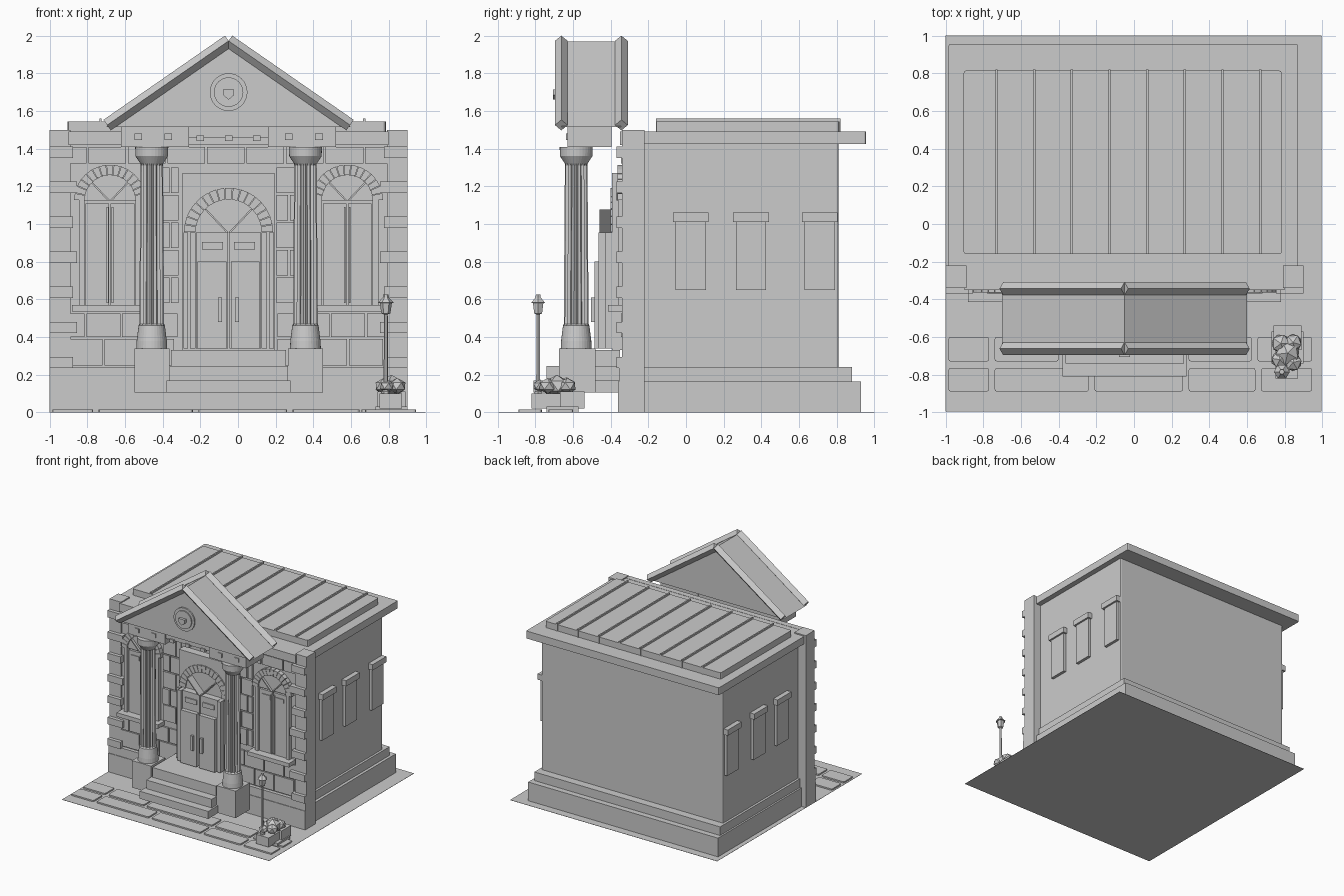
import bpy, bmesh, random
from math import pi, sin, cos
from mathutils import Vector, Matrix

if "Cube" in bpy.data.objects:
    bpy.data.objects.remove(bpy.data.objects["Cube"])
random.seed(4)
CX = -0.05  # middle axis of the building

stone = bpy.data.materials.new("grey_stone")
stone.use_nodes = True
GREY = (0.6, 0.6, 0.6, 1)
stone.diffuse_color = GREY
stone.node_tree.nodes["Principled BSDF"].inputs["Base Color"].default_value = GREY


def finish(name, bm):
    bmesh.ops.recalc_face_normals(bm, faces=bm.faces)
    mesh = bpy.data.meshes.new(name)
    bm.to_mesh(mesh)
    bm.free()
    mesh.materials.append(stone)
    ob = bpy.data.objects.new(name, mesh)
    bpy.context.collection.objects.link(ob)
    return ob


def prism(bm, pts, y0, y1):
    """Extrude an outline in the x-z plane from y0 to y1."""
    a = [bm.verts.new((x, y0, z)) for x, z in pts]
    b = [bm.verts.new((x, y1, z)) for x, z in pts]
    bm.faces.new(a)
    bm.faces.new(b[::-1])
    for i in range(len(pts)):
        j = (i + 1) % len(pts)
        bm.faces.new((a[i], b[i], b[j], a[j]))


def box(bm, x0, x1, y0, y1, z0, z1):
    prism(bm, [(x0, z0), (x1, z0), (x1, z1), (x0, z1)], y0, y1)


def boxes(name, items, round_off=0):
    """One object from many boxes; round_off chamfers the upright edges."""
    bm = bmesh.new()
    for it in items:
        box(bm, *it)
    if round_off:
        upright = [e for e in bm.edges if abs(e.verts[0].co.z - e.verts[1].co.z) > 0.001]
        bmesh.ops.bevel(bm, geom=upright, offset=round_off, segments=2, profile=0.5, affect='EDGES')
    return finish(name, bm)


def mirrored(items):
    return list(items) + [(2 * CX - b, 2 * CX - a, *r) for a, b, *r in items]


def lathe(bm, profile, x, y, n, flute=0.0):
    """Turn (radius, z) pairs around a vertical axis, with optional flutes."""
    rings = []
    for r, z, f in [(p + (0,))[:3] for p in profile]:
        ring = []
        for i in range(n):
            rr = r - (flute * f if i % 2 else 0)
            a = 2 * pi * i / n
            ring.append(bm.verts.new((x + rr * cos(a), y + rr * sin(a), z)))
        rings.append(ring)
    for lo, hi in zip(rings, rings[1:]):
        for i in range(n):
            j = (i + 1) % n
            bm.faces.new((lo[i], lo[j], hi[j], hi[i]))
    bm.faces.new(rings[0][::-1])
    bm.faces.new(rings[-1])


def arc(cx, cz, r, a0, a1, n):
    return [(cx + r * cos(a0 + (a1 - a0) * i / n), cz + r * sin(a0 + (a1 - a0) * i / n))
            for i in range(n + 1)]


def arch(name, cx, cz, r0, r1, n, y0, y1, bar_y):
    """Ring of wedge stones, a recessed half disc and a V of glazing bars."""
    bm = bmesh.new()
    for i in range(n):
        a0, a1 = pi * (i + 0.04) / n, pi * (i + 0.96) / n
        prism(bm, arc(cx, cz, r0, a0, a1, 1) + arc(cx, cz, r1, a1, a0, 1), y0, y1)
    prism(bm, arc(cx, cz, r0, 0, pi, 16), y0 + 0.015, y1)
    for s in (-1, 1):
        dx, dz = s * r0 * 0.66, r0 * 0.7
        prism(bm, [(cx, cz), (cx + s * 0.012, cz), (cx + dx + s * 0.012, cz + dz), (cx + dx, cz + dz)],
              bar_y, y1)
    return finish(name, bm)


# Ground and paving
boxes("ground", [(-1, 0.995, -0.995, 1, 0, 0.002)])
paving = []
for y0, y1, cuts in ((-0.73, -0.60, (-1, -0.755, -0.385, 0.275, 0.64, 0.96)),
                     (-0.89, -0.765, (-1, -0.755, -0.225, 0.275, 0.66, 0.96))):
    paving += [(a + 0.015, b - 0.015, y0, y1, 0, 0.014) for a, b in zip(cuts, cuts[1:])]
boxes("paving_stones", paving, 0.012)

# Body, plinth and roof
boxes("plinth", [(-0.96, 0.87, -0.3, 0.93, 0, 0.165), (-0.945, 0.845, -0.3, 0.88, 0.165, 0.24)])
boxes("facade_plinth", [(-1, 0.9, -0.36, -0.22, 0, 0.165), (-1, 0.9, -0.355, -0.22, 0.165, 0.24)])
boxes("walls", [(-0.925, 0.825, -0.3, 0.81, 0.24, 1.45)], 0.01)
boxes("facade_wall", [(-0.95, 0.85, -0.325, -0.22, 0.24, 1.49)])
boxes("facade_pilasters", mirrored([(0.79, 0.9, -0.34, -0.22, 0.24, 1.5)]))
boxes("roof_slab", [(-0.985, 0.872, -0.25, 0.955, 1.425, 1.49)], 0.01)
boxes("roof_panel", [(-0.905, 0.785, -0.16, 0.815, 1.49, 1.545)], 0.015)
boxes("roof_ribs", [(x - 0.006, x + 0.006, -0.16, 0.82, 1.49, 1.56)
                    for x in [-0.73 + 0.2 * i for i in range(8)]])

# Side windows on both flanks
side = []
for y in (0.025, 0.345, 0.71):
    side.append((0.81, 0.85, y - 0.08, y + 0.08, 0.65, 1.01))
    side.append((0.81, 0.866, y - 0.095, y + 0.095, 1.01, 1.06))
boxes("side_windows", mirrored(side))

# Corner stones on the facade
quoins = []
for i in range(7):
    z = 0.235 + i * 0.186
    quoins.append((0.755 if i % 2 else 0.775, 0.9, -0.37, -0.3, z, z + 0.06))
boxes("corner_stones", mirrored(quoins))

# Coursed blocks across the facade
blocks = []


def course(x0, x1, z0, z1, width, shift):
    x = x0 - shift * width
    while x < x1 - 0.01:
        a, b = max(x, x0), min(x + width, x1)
        if b - a > 0.03:
            out = random.choice((0.337, 0.341, 0.345))
            blocks.append((a, b - 0.01, -out, -0.31, z0, z1 - 0.01))
        x += width


for x0, x1 in ((-0.9, -0.31), (0.21, 0.8)):
    course(x0, x1, 0.25, 0.4, 0.19, 0)
    course(x0, x1, 0.4, 0.535, 0.19, 0.5)
for x0, x1 in ((-0.485, -0.305), (0.205, 0.385)):
    for r in range(5):
        course(x0, x1, 0.58 + r * 0.146, 0.58 + (r + 1) * 0.146, 0.13, (r % 2) * 0.45)
course(-0.9, 0.8, 1.32, 1.42, 0.21, 0.5)
boxes("facade_blocks", blocks)
boxes("facade_cornice", [(-0.9, 0.8, -0.35, -0.3, 1.42, 1.492)])

# Arched shutter windows
for side_name, wx in (("right", CX - 0.63), ("left", CX + 0.63)):
    parts = [(wx - 0.2, wx + 0.2, -0.415, -0.31, 0.535, 0.57)]
    for s in (-1, 1):
        parts += [(*sorted((wx + s * 0.135, wx + s * 0.165)), -0.36, -0.31, 0.57, 1.13),
                  (*sorted((wx + s * 0.004, wx + s * 0.13)), -0.345, -0.31, 0.57, 1.11),
                  (*sorted((wx + s * 0.025, wx + s * 0.105)), -0.352, -0.31, 1.04, 1.075),
                  (*sorted((wx + s * 0.008, wx + s * 0.018)), -0.355, -0.31, 0.58, 1.09)]
    boxes(side_name + "_window", parts)
    arch(side_name + "_window_arch", wx, 1.125, 0.135, 0.19, 15, -0.365, -0.31, -0.37)

# Entrance door
boxes("door_surround", [(CX - 0.245, CX + 0.245, -0.393, -0.31, 0.33, 1.27)])
boxes("door_jambs", mirrored([(CX + 0.175, CX + 0.205, -0.465, -0.38, 0.34, 0.955),
                              (CX + 0.215, CX + 0.24, -0.43, -0.38, 0.34, 0.955)]))
boxes("door_leaves", mirrored([(CX + 0.004, CX + 0.172, -0.45, -0.38, 0.34, 0.955),
                               (CX + 0.03, CX + 0.14, -0.46, -0.4, 0.865, 0.905),
                               (CX + 0.012, CX + 0.165, -0.485, -0.4, 0.34, 0.8)]))
boxes("door_handles", mirrored([(CX + 0.035, CX + 0.055, -0.505, -0.46, 0.48, 0.61)]))
arch("door_arch", CX, 0.955, 0.175, 0.237, 17, -0.402, -0.35, -0.46)

# Steps and column pedestals
boxes("steps", [(CX - 0.33, CX + 0.33, -0.81, -0.35, 0.105, 0.17),
                (CX - 0.315, CX + 0.315, -0.74, -0.35, 0.17, 0.245),
                (CX - 0.305, CX + 0.305, -0.67, -0.35, 0.245, 0.33)])
boxes("pedestals", mirrored([(0.265, 0.45, -0.675, -0.48, 0.105, 0.34)]))

# Fluted columns
for side_name, x in (("right", CX - 0.408), ("left", CX + 0.408)):
    bm = bmesh.new()
    lathe(bm, [(0.082, 0.34), (0.08, 0.38), (0.07, 0.46), (0.066, 0.47, 1), (0.06, 1.31, 1),
               (0.06, 1.32), (0.086, 1.36), (0.088, 1.41)], x, -0.583, 32, 0.012)
    finish(side_name + "_column", bm)

# Entablature with dentils
ent = mirrored([(0.24, 0.57, -0.63, -0.395, 1.41, 1.525)])
ent = [(a, b - 0.0, *r) for a, b, *r in mirrored([(0.16, 0.52, -0.63, -0.395, 1.41, 1.525)])]
ent.append((CX - 0.22, CX + 0.22, -0.62, -0.4, 1.46, 1.525))
ent += mirrored([(x, x + 0.04, -0.638, -0.6, 1.445, 1.48) for x in (0.25, 0.41)])
ent += [(x, x + 0.04, -0.63, -0.6, 1.44, 1.47) for x in (-0.22, -0.07, 0.08)]
boxes("entablature", ent)

# Pediment with diamond-section rakes
bm = bmesh.new()
prism(bm, [(CX - 0.65, 1.515), (CX + 0.65, 1.515), (CX, 1.97)], -0.66, -0.345)
finish("pediment", bm)
bm = bmesh.new()
for s in (-1, 1):
    low, top = Vector((CX + s * 0.645, 0, 1.525)), Vector((CX, 0, 1.972))
    d = top - low
    for y in (-0.662, -0.343):
        m = Matrix.Translation((low + top) / 2 + Vector((0, y, 0))) @ d.to_track_quat('Z', 'Y').to_matrix().to_4x4()
        bmesh.ops.create_cone(bm, cap_ends=True, segments=4, radius1=0.034, radius2=0.034,
                              depth=d.length, matrix=m)
finish("pediment_rakes", bm)

# Medallion with a plain small shield
bm = bmesh.new()
for r, y in ((0.1, -0.672), (0.078, -0.682)):
    prism(bm, arc(CX, 1.7, r, 0, 2 * pi * 31 / 32, 31), y, -0.65)
prism(bm, [(CX - 0.03, 1.715), (CX - 0.03, 1.685), (CX, 1.66), (CX + 0.03, 1.685), (CX + 0.03, 1.715)],
      -0.705, -0.67)
finish("medallion", bm)

# Planter with boulders and a lamp post
boxes("planter", [(0.74, 0.89, -0.67, -0.54, 0.02, 0.11), (0.73, 0.9, -0.74, -0.57, 0, 0.03),
                  (0.75, 0.87, -0.82, -0.66, 0.02, 0.1)])
bm = bmesh.new()
for i, (x, y, r) in enumerate([(0.78, -0.635, 0.055), (0.845, -0.63, 0.05), (0.815, -0.685, 0.07),
                               (0.775, -0.72, 0.05), (0.845, -0.735, 0.05), (0.79, -0.775, 0.04)]):
    m = Matrix.Translation((x, y, 0.14)) @ Matrix.Rotation(i, 4, 'Z') @ Matrix.Diagonal((1, 1, 0.85, 1))
    bmesh.ops.create_icosphere(bm, subdivisions=1, radius=r, matrix=m)
finish("boulders", bm)
bm = bmesh.new()
lathe(bm, [(0.022, 0.02), (0.022, 0.11), (0.012, 0.12), (0.01, 0.52), (0.024, 0.525), (0.032, 0.58),
           (0.042, 0.582), (0.016, 0.61), (0.014, 0.625)], 0.785, -0.785, 6)
finish("lamp_post", bm)
